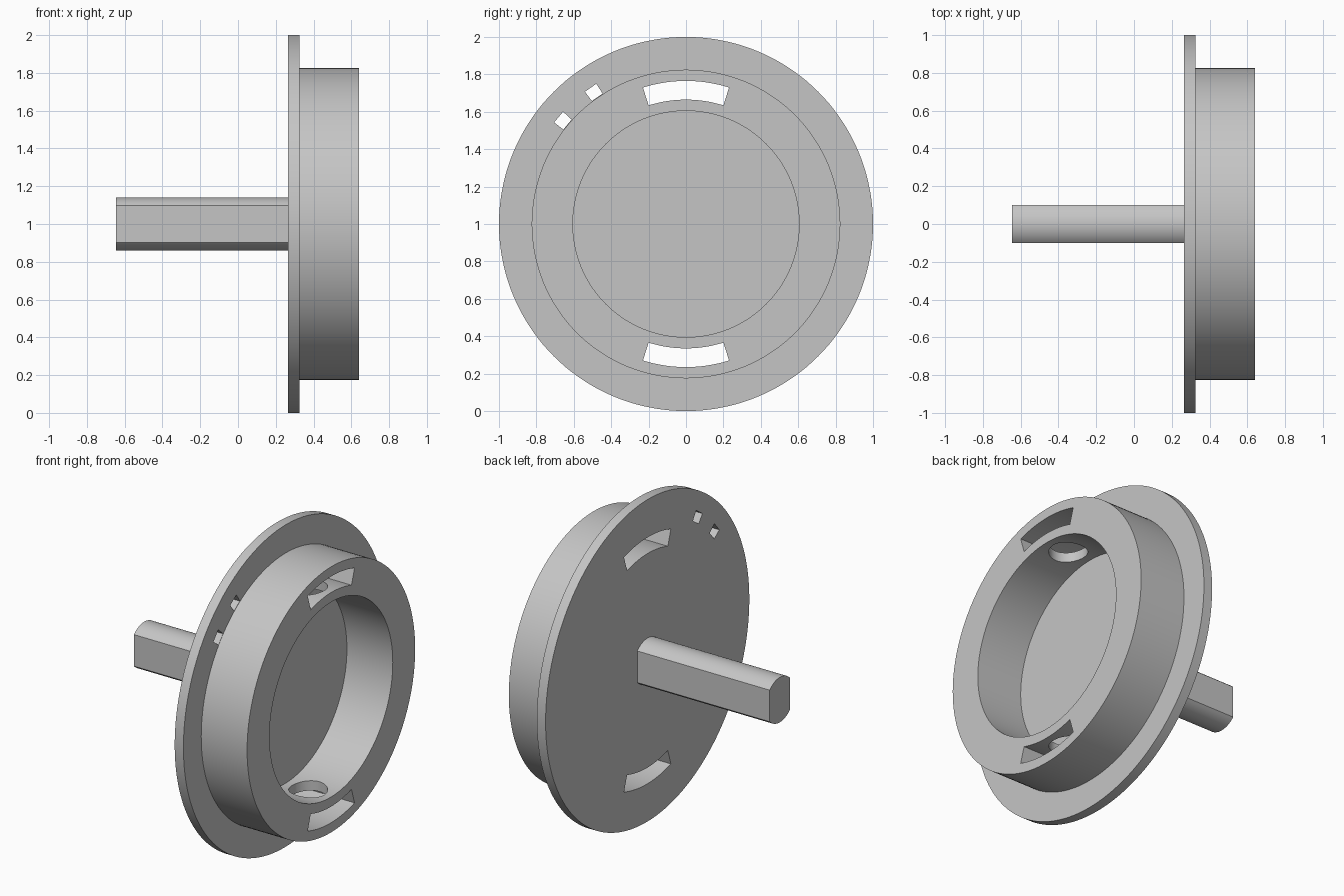
import bpy, bmesh, math
from mathutils import Matrix

if "Cube" in bpy.data.objects:
    bpy.data.objects.remove(bpy.data.objects["Cube"])

AXIS_Z = 1.0
BACK, FLANGE, RIM = 0.265, 0.325, 0.64   # x stations of the flange and ring

grey = bpy.data.materials.new("light_grey")
grey.use_nodes = True
grey.diffuse_color = (0.56, 0.56, 0.56, 1)
grey.node_tree.nodes["Principled BSDF"].inputs["Base Color"].default_value = grey.diffuse_color


def add_object(name, bm):
    bmesh.ops.recalc_face_normals(bm, faces=bm.faces)
    mesh = bpy.data.meshes.new(name)
    bm.to_mesh(mesh)
    bm.free()
    mesh.materials.append(grey)
    obj = bpy.data.objects.new(name, mesh)
    bpy.context.collection.objects.link(obj)
    return obj


def lathe(name, profile, segments=144):
    """Revolve (x, radius) points about the x axis and cap both ends."""
    bm = bmesh.new()
    rings = []
    for x, r in profile:
        angles = [math.tau * i / segments for i in range(segments)]
        rings.append([bm.verts.new((x, r * math.cos(a), AXIS_Z + r * math.sin(a))) for a in angles])
    for a, b in zip(rings, rings[1:]):
        for i in range(segments):
            j = (i + 1) % segments
            bm.faces.new((a[i], a[j], b[j], b[i]))
    bm.faces.new(rings[0])
    bm.faces.new(rings[-1])
    return add_object(name, bm)


def extrude_x(name, outline, x0, x1):
    """Extrude a (y, z) outline, measured from the axis, along x."""
    bm = bmesh.new()
    face = bm.faces.new([bm.verts.new((x0, y, AXIS_Z + z)) for y, z in outline])
    ext = bmesh.ops.extrude_face_region(bm, geom=[face])["geom"]
    verts = [v for v in ext if isinstance(v, bmesh.types.BMVert)]
    bmesh.ops.translate(bm, verts=verts, vec=(x1 - x0, 0, 0))
    return add_object(name, bm)


def arc(radius, start, end, steps):
    angles = [math.radians(start + (end - start) * i / steps) for i in range(steps + 1)]
    return [(radius * math.cos(a), radius * math.sin(a)) for a in angles]


def sector(name, r0, r1, middle, half, x0, x1, steps):
    outline = arc(r1, middle - half, middle + half, steps) + arc(r0, middle + half, middle - half, steps)
    return extrude_x(name, outline, x0, x1)


def smooth(obj):
    bpy.ops.object.select_all(action="DESELECT")
    obj.select_set(True)
    bpy.context.view_layer.objects.active = obj
    bpy.ops.object.shade_smooth_by_angle(angle=math.radians(25))


# Flange with raised hollow ring
body = lathe("flanged_ring", [(BACK, 1.0), (FLANGE, 1.0), (FLANGE, 0.825),
                              (RIM, 0.825), (RIM, 0.605), (FLANGE, 0.605)])

# Curved slots through ring and flange, at top and bottom
cutters = [sector("slot_cutter", 0.665, 0.765, mid, 17.5, 0.1, 0.8, 16) for mid in (90, 270)]

# Two small notches through the flange only
cutters += [sector("notch_cutter", 0.828, 0.89, mid, 2.4, 0.1, 0.4, 1) for mid in (125, 140)]

# Round hole from the ring bore into both slots
bm = bmesh.new()
bmesh.ops.create_cone(bm, cap_ends=True, segments=48, radius1=0.11, radius2=0.11, depth=1.42,
                      matrix=Matrix.Translation(((FLANGE + RIM) / 2, 0, AXIS_Z)))
cutters.append(add_object("bore_hole_cutter", bm))

for cutter in cutters:
    cutter.hide_render = True
    mod = body.modifiers.new("cut", "BOOLEAN")
    mod.operation = "DIFFERENCE"
    mod.solver = "EXACT"
    mod.object = cutter

# Bake the cuts, then discard the cutters
depsgraph = bpy.context.evaluated_depsgraph_get()
baked = bpy.data.meshes.new_from_object(body.evaluated_get(depsgraph))
body.modifiers.clear()
body.data = baked
for cutter in cutters:
    bpy.data.objects.remove(cutter)
smooth(body)

# Shaft: round above and below, flat on both sides
flat = math.degrees(math.acos(0.1 / 0.14))
shaft = extrude_x("shaft", arc(0.14, flat, 180 - flat, 16) + arc(0.14, 180 + flat, 360 - flat, 16),
                  -0.645, BACK)
smooth(shaft)
